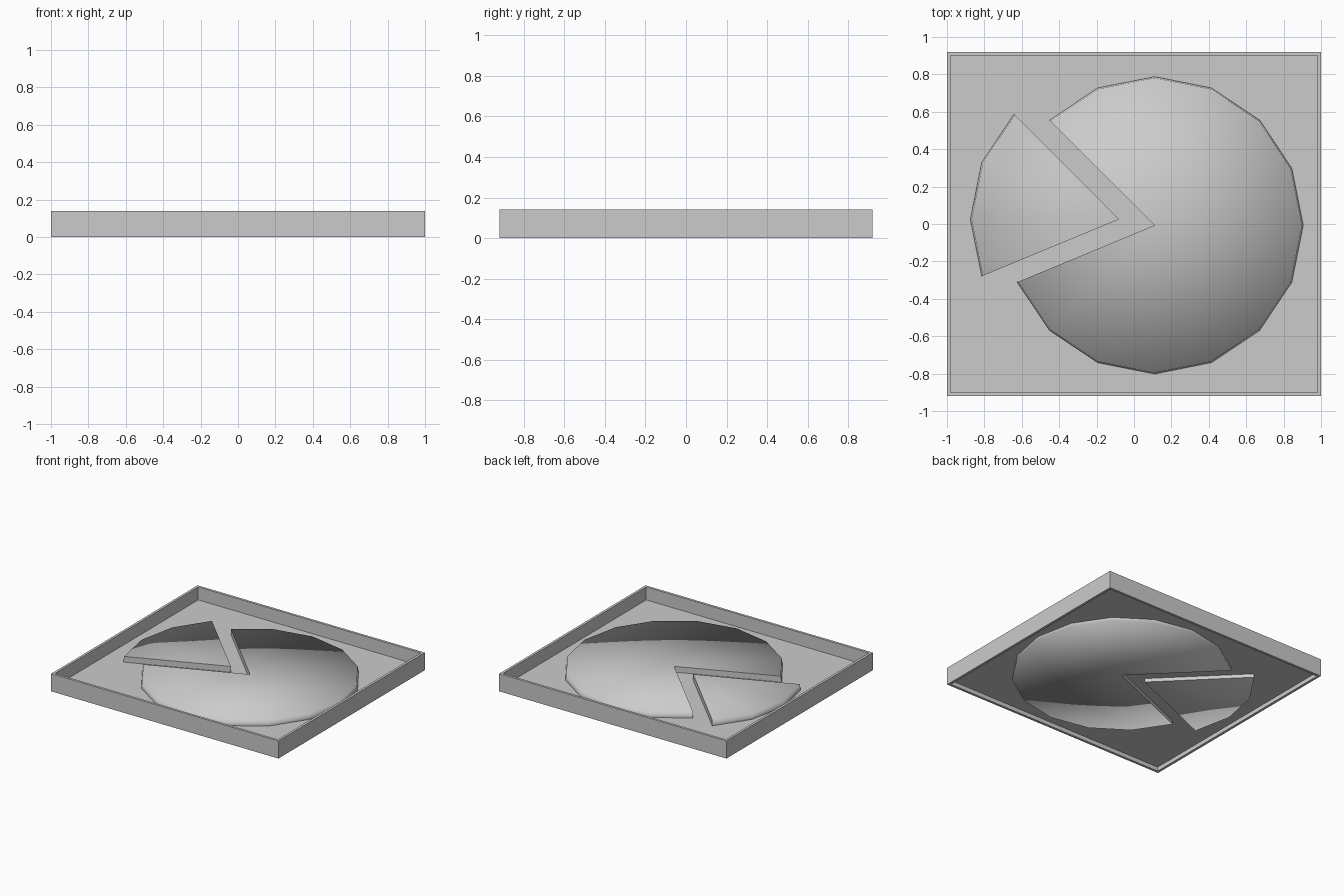
import bpy, bmesh, math
from mathutils import Vector

cube = bpy.data.objects.get("Cube")
if cube:
    bpy.data.objects.remove(cube, do_unlink=True)

grey = bpy.data.materials.new("light grey")
grey.use_nodes = True
colour = (0.6, 0.6, 0.6, 1)
grey.diffuse_color = colour
grey.node_tree.nodes["Principled BSDF"].inputs["Base Color"].default_value = colour


def finish(name, bm):
    bmesh.ops.recalc_face_normals(bm, faces=bm.faces[:])
    mesh = bpy.data.meshes.new(name)
    bm.to_mesh(mesh)
    bm.free()
    mesh.materials.append(grey)
    obj = bpy.data.objects.new(name, mesh)
    bpy.context.collection.objects.link(obj)
    return obj


# Box: upright walls with a thin floor raised above their lower edge
HALF_X, HALF_Y, WALL, HEIGHT = 1.0, 0.92, 0.02, 0.14
FLOOR = 0.035


def ring(bm, inset, z):
    x, y = HALF_X - inset, HALF_Y - inset
    return [bm.verts.new(p) for p in ((-x, -y, z), (x, -y, z), (x, y, z), (-x, y, z))]


bm = bmesh.new()
rings = [ring(bm, 0, 0), ring(bm, 0, HEIGHT), ring(bm, WALL, HEIGHT), ring(bm, WALL, 0)]
for k in range(4):
    a, b = rings[k], rings[(k + 1) % 4]
    for i in range(4):
        j = (i + 1) % 4
        bm.faces.new((a[i], a[j], b[j], b[i]))
finish("box_walls", bm)

bm = bmesh.new()
low, high = ring(bm, WALL, FLOOR - 0.002), ring(bm, WALL, FLOOR + 0.002)
bm.faces.new(low)
bm.faces.new(high)
for i in range(4):
    j = (i + 1) % 4
    bm.faces.new((low[i], low[j], high[j], high[i]))
finish("box_floor", bm)


# Pie pieces: smooth sectors of a sixteen-sided disc with sharp cut faces
def sector(name, tip, first, last):
    bm = bmesh.new()
    tip = Vector(tip)

    def layer(radius, z):
        centre = bm.verts.new((tip.x, tip.y, z))
        rim = []
        for k in range(first, last + 1):
            a = math.tau * k / 16
            rim.append(bm.verts.new((tip.x + radius * math.cos(a),
                                     tip.y + radius * math.sin(a), z)))
        return centre, rim

    c0, r0 = layer(0.80, 0.004)
    c1, r1 = layer(0.788, 0.083)
    for i in range(len(r0) - 1):
        bm.faces.new((r0[i], r0[i + 1], r1[i + 1], r1[i]))
        bm.faces.new((c1, r1[i], r1[i + 1]))
        bm.faces.new((c0, r0[i + 1], r0[i]))
    for face in bm.faces:
        face.smooth = True
    for i in (0, -1):
        cut = bm.faces.new((c0, r0[i], r1[i], c1))
        for edge in cut.edges:
            edge.smooth = False
    finish(name, bm)


sector("pie_body", (0.11, -0.007), -7, 6)
sector("pie_slice", (-0.08, 0.025), 6, 9)
